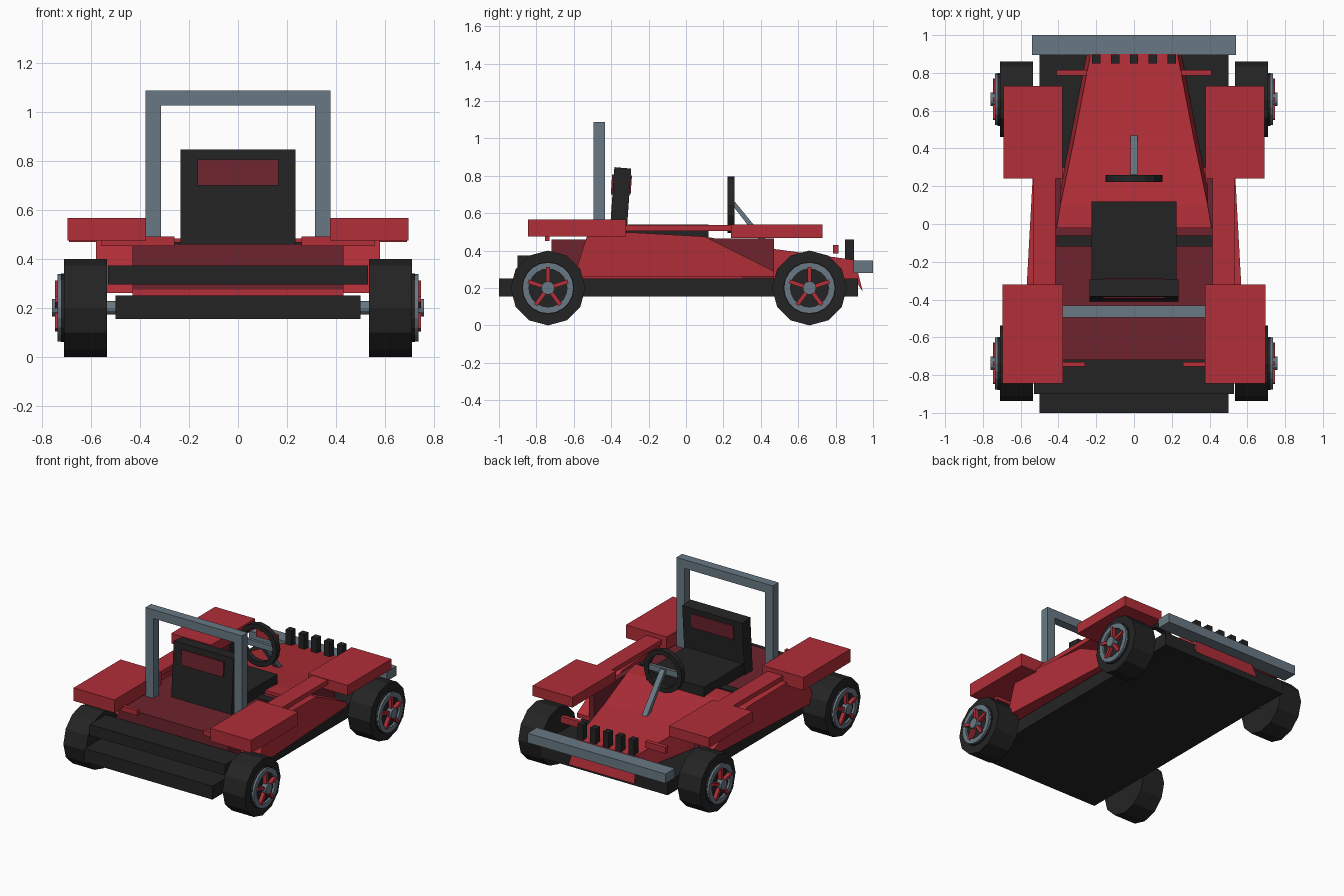
import bpy, bmesh, math
from mathutils import Vector, Matrix

if "Cube" in bpy.data.objects:
    bpy.data.objects.remove(bpy.data.objects["Cube"])


def material(name, r, g, b):
    lin = lambda c: ((c / 255 + 0.055) / 1.055) ** 2.4
    m = bpy.data.materials.new(name)
    m.diffuse_color = (lin(r), lin(g), lin(b), 1)
    m.use_nodes = True
    m.node_tree.nodes["Principled BSDF"].inputs["Base Color"].default_value = m.diffuse_color
    return m


RED = material("bright red", 178, 46, 56)
DARK = material("dark red", 110, 35, 46)
BLACK = material("black", 36, 36, 36)
GREY = material("blue grey", 104, 121, 132)


def finish(name, bm, mat):
    bmesh.ops.recalc_face_normals(bm, faces=bm.faces)
    me = bpy.data.meshes.new(name)
    bm.to_mesh(me)
    bm.free()
    me.materials.append(mat)
    ob = bpy.data.objects.new(name, me)
    bpy.context.collection.objects.link(ob)
    return ob


def loft(name, rings, mat):
    """Skin a list of equal-length closed rings and cap both ends."""
    bm = bmesh.new()
    vs = [[bm.verts.new(p) for p in ring] for ring in rings]
    n = len(rings[0])
    for a, b in zip(vs, vs[1:]):
        for i in range(n):
            j = (i + 1) % n
            bm.faces.new((a[i], a[j], b[j], b[i]))
    bm.faces.new(vs[0])
    bm.faces.new(vs[-1])
    return finish(name, bm, mat)


def box(name, x, y, z, mat):
    ring = lambda h: [(x[0], y[0], h), (x[1], y[0], h), (x[1], y[1], h), (x[0], y[1], h)]
    return loft(name, [ring(z[0]), ring(z[1])], mat)


def lean_box(name, hw, yz, mat):
    """Extrude a side profile evenly across x."""
    return loft(name, [[(x, y, z) for y, z in yz] for x in (-hw, hw)], mat)


def disc(name, x0, x1, r, y, z, mat, n=12):
    """Cylinder along x with a corner pointing up."""
    ring = lambda x: [(x, y + r * math.sin(math.tau * i / n), z + r * math.cos(math.tau * i / n))
                      for i in range(n)]
    return loft(name, [ring(x0), ring(x1)], mat)


def hoop(name, centre, axis, r_out, r_in, depth, mat, n):
    """Flat-sided ring around the x or y axis."""
    bm = bmesh.new()
    rings = []
    for i in range(n):
        a = math.tau * i / n
        ring = []
        for r, d in ((r_out, 0), (r_out, depth), (r_in, depth), (r_in, 0)):
            s, c = r * math.sin(a), r * math.cos(a)
            off = (d, s, c) if axis == "x" else (s, d, c)
            ring.append(bm.verts.new(Vector(centre) + Vector(off)))
        rings.append(ring)
    for i in range(n):
        a, b = rings[i], rings[(i + 1) % n]
        for k in range(4):
            m = (k + 1) % 4
            bm.faces.new((a[k], a[m], b[m], b[k]))
    return finish(name, bm, mat)


# Chassis, rear step and central tub
box("chassis_plate", (-.5, .5), (-1, .92), (.155, .25), BLACK)
box("floor_pan", (-.43, .43), (-.72, .3), (.25, .275), RED)
box("rear_step", (-.53, .53), (-.9, -.72), (.295, .373), BLACK)
box("tub", (-.43, .43), (-.72, 0), (.27, .46), DARK)
box("dashboard_strip", (-.41, .41), (-.12, -.06), (.455, .468), BLACK)

# Tapered hood with sloping nose: (y, half width, top height)
stations = [(-.02, .41, .482), (.1, .39, .475), (.46, .315, .41), (.9, .23, .35)]
rings = [[(-w - .02, y, .25), (-w, y, h), (w, y, h), (w + .02, y, .25)] for y, w, h in stations]
rings.append([(-.26, .945, .18), (-.235, .915, .3), (.235, .915, .3), (.26, .945, .18)])
loft("hood", rings, RED)

# Front bumper and grille posts
box("front_bumper", (-.54, .54), (.895, 1), (.28, .347), GREY)
for i in range(5):
    x = (i - 2) * .1
    box(f"grille_post_{i}", (x - .022, x + .022), (.85, .897), (.33, .46), BLACK)

# Parts mirrored left and right
pod = [(-.6, .26), (.47, .26), (.47, .29), (.1, .475), (-.31, .498), (-.53, .475)]


def pair(s, x):
    return sorted((s * x[0], s * x[1]))


for s, side in ((-1, "left"), (1, "right")):
    loft(f"{side}_side_pod", [[(s * .43, y, z) for y, z in pod],
                              [(s * (.55 - .055 * y), y, z) for y, z in pod]], RED)
    box(f"{side}_inner_wall", pair(s, (.39, .43)), (0, .47), (.25, .465), DARK)
    box(f"{side}_side_rail", pair(s, (.415, .535)), (-.33, .25), (.505, .537), RED)
    box(f"{side}_rear_fender", pair(s, (.375, .695)), (-.845, -.32), (.475, .567), RED)
    box(f"{side}_front_fender", pair(s, (.378, .69)), (.24, .73), (.468, .54), RED)
    box(f"{side}_rear_bracket", pair(s, (.26, .56)), (-.755, -.73), (.452, .49), RED)
    box(f"{side}_front_bracket", pair(s, (.25, .41)), (.785, .815), (.385, .43), RED)
    box(f"{side}_roll_bar_post", pair(s, (.315, .378)), (-.495, -.432), (.455, 1.03), GREY)
    # Wheels with ring, hub and five spokes
    for y, end in ((-.738, "rear"), (.66, "front")):
        tag = f"{side}_{end}"
        disc(f"{tag}_tyre", s * .535, s * .71, .2, y, .2, BLACK)
        disc(f"{tag}_rim", s * .7, s * .722, .14, y, .2, BLACK, 20)
        hoop(f"{tag}_rim_ring", (s * .715, y, .2), "x", .137, .102, s * .022, GREY, 20)
        disc(f"{tag}_hub", s * .715, s * .76, .036, y, .2, GREY)
        for k in range(5):
            spoke = box(f"{tag}_spoke_{k}", pair(s, (.72, .747)), (-.011, .011), (.02, .112), RED)
            spoke.data.transform(Matrix.Translation((0, y, .2))
                                 @ Matrix.Rotation(math.tau * k / 5, 4, "X"))

for y, end in ((-.738, "rear"), (.66, "front")):
    disc(f"{end}_axle", -.6, .6, .027, y, .2, GREY)

# Roll bar top
box("roll_bar_top", (-.378, .378), (-.495, -.432), (1.025, 1.087), GREY)

# Seat with leaning back and a coloured patch through the headrest
box("seat_cushion", (-.225, .225), (-.33, .12), (.46, .54), BLACK)
lean_box("seat_back", .235, [(-.41, .46), (-.32, .46), (-.293, .838), (-.383, .846)], BLACK)
lean_box("headrest_patch", .165, [(-.402, .7), (-.296, .7), (-.289, .8), (-.395, .806)], DARK)

# Steering wheel, crossbar and column
hoop("steering_wheel", (0, .222, .645), "y", .15, .115, .038, BLACK, 16)
box("steering_crossbar", (-.12, .12), (.23, .252), (.625, .665), GREY)
lean_box("steering_column", .019, [(.235, .66), (.262, .66), (.475, .4), (.435, .4)], GREY)
